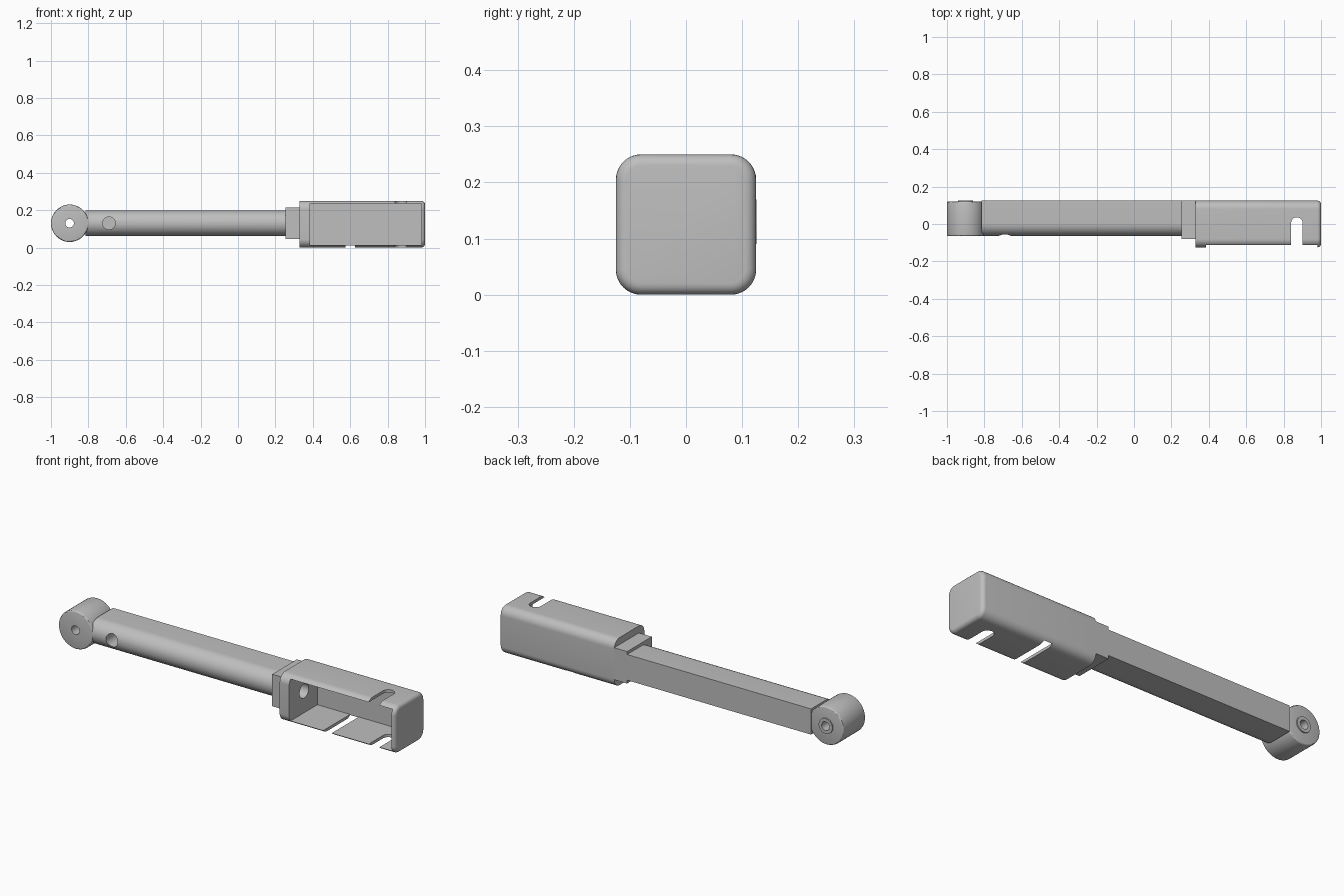
import bpy, bmesh, math
from mathutils import Matrix, Vector

cube = bpy.data.objects.get("Cube")
if cube:
    bpy.data.objects.remove(cube, do_unlink=True)

grey = bpy.data.materials.new("plain grey")
grey.use_nodes = True
colour = (0.52, 0.52, 0.52, 1)
grey.diffuse_color = colour
grey.node_tree.nodes["Principled BSDF"].inputs["Base Color"].default_value = colour


def finish(name, bm):
    bmesh.ops.recalc_face_normals(bm, faces=bm.faces)
    mesh = bpy.data.meshes.new(name)
    bm.to_mesh(mesh)
    bm.free()
    obj = bpy.data.objects.new(name, mesh)
    bpy.context.collection.objects.link(obj)
    mesh.materials.append(grey)
    return obj


def bevel(bm, test, size, segments):
    edges = [e for e in bm.edges if test(e)]
    bmesh.ops.bevel(bm, geom=edges, offset=size, segments=segments,
                    profile=0.5, affect='EDGES')


def box_mesh(lo, hi):
    bm = bmesh.new()
    lo, hi = Vector(lo), Vector(hi)
    size = hi - lo
    bmesh.ops.create_cube(bm, size=1, matrix=Matrix.Translation((lo + hi) / 2)
                          @ Matrix.Diagonal((*size, 1)))
    return bm


def rod_mesh(centre, axis, radius, length):
    bm = bmesh.new()
    turn = Vector((0, 0, 1)).rotation_difference(Vector(axis)).to_matrix().to_4x4()
    bmesh.ops.create_cone(bm, cap_ends=True, segments=48, radius1=radius,
                          radius2=radius, depth=length,
                          matrix=Matrix.Translation(centre) @ turn)
    return bm


def cut(obj, *cutters):
    for bm in cutters:
        tool = finish("cutter", bm)
        tool.hide_render = True
        mod = obj.modifiers.new("cut", 'BOOLEAN')
        mod.operation, mod.solver, mod.object = 'DIFFERENCE', 'EXACT', tool
        bpy.context.view_layer.objects.active = obj
        bpy.ops.object.modifier_apply(modifier=mod.name)
        bpy.data.objects.remove(tool, do_unlink=True)


def smooth(obj):
    bpy.ops.object.select_all(action='DESELECT')
    obj.select_set(True)
    bpy.context.view_layer.objects.active = obj
    bpy.ops.object.shade_smooth_by_angle(angle=math.radians(30))


# Housing: rounded block, hollowed from the front
BACK, MID = 0.125, 0.13
bm = box_mesh((0.33, -0.125, 0), (1, BACK, 0.25))
bevel(bm, lambda e: abs(e.verts[0].co.x - e.verts[1].co.x) > 0.1, 0.045, 10)
bevel(bm, lambda e: min(v.co.x for v in e.verts) > 0.99, 0.02, 5)
housing = finish("housing", bm)
cut(housing,
    box_mesh((0.385, -0.2, 0.015), (0.98, 0.11, 0.235)),
    # slot with a round end, through top and bottom
    box_mesh((0.84, -0.2, -0.1), (0.902, 0.005, 0.4)),
    rod_mesh((0.871, 0.005, MID), (0, 0, 1), 0.031, 0.6),
    # cross slit in the floor
    box_mesh((0.575, -0.2, -0.1), (0.625, 0.11, 0.05)),
    # bore in the inner wall
    rod_mesh((0.35, 0, MID), (1, 0, 0), 0.038, 0.2))
smooth(housing)

# Collar between housing and arm
collar = finish("collar", box_mesh((0.255, -0.08, 0.045), (0.335, BACK, 0.213)))
cut(collar, rod_mesh((0.335, 0, MID), (1, 0, 0), 0.038, 0.1))

# Arm: flat back, half-round front
bm = bmesh.new()
R = 0.0675
outline = [(BACK, MID + R)]
for i in range(25):
    a = math.pi / 2 + math.pi * i / 24
    outline.append((0.003 + R * math.cos(a), MID + R * math.sin(a)))
outline.append((BACK, MID - R))
face = bm.faces.new([bm.verts.new((-0.815, y, z)) for y, z in outline])
ext = bmesh.ops.extrude_face_region(bm, geom=[face])
bmesh.ops.translate(bm, vec=(1.08, 0, 0),
                    verts=[g for g in ext["geom"] if isinstance(g, bmesh.types.BMVert)])
arm = finish("arm", bm)
cut(arm, rod_mesh((-0.69, -0.05, MID), (0, 1, 0), 0.034, 0.24))
smooth(arm)

# Pivot knuckle with softened rims
bm = rod_mesh((-0.9, 0.0275, MID), (0, 1, 0), 0.1, 0.185)
bevel(bm, lambda e: abs(e.verts[0].co.y - e.verts[1].co.y) < 1e-4, 0.008, 3)
knuckle = finish("pivot_knuckle", bm)
cut(knuckle, rod_mesh((-0.9, 0, MID), (0, 1, 0), 0.023, 0.6))
smooth(knuckle)

# Raised ring on the back of the knuckle
ring = finish("pivot_ring", rod_mesh((-0.9, 0.12, MID), (0, 1, 0), 0.04, 0.012))
cut(ring, rod_mesh((-0.9, 0.12, MID), (0, 1, 0), 0.023, 0.1))
smooth(ring)
